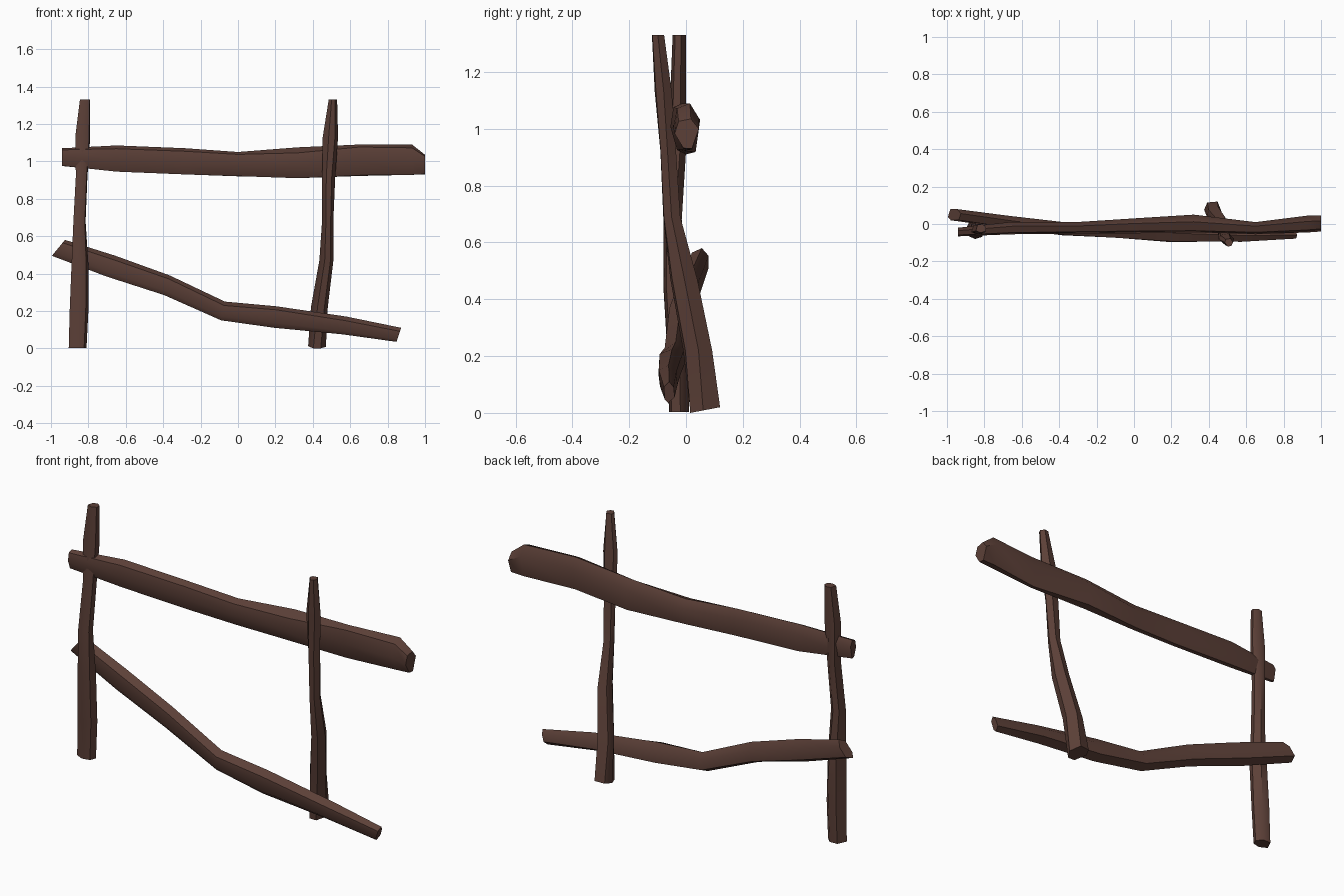
import bpy, bmesh, math, random

if "Cube" in bpy.data.objects:
    bpy.data.objects.remove(bpy.data.objects["Cube"])

random.seed(4)
wood = bpy.data.materials.new("dark brown wood")
wood.diffuse_color = (0.107, 0.051, 0.039, 1)
wood.use_nodes = True
wood.node_tree.nodes["Principled BSDF"].inputs["Base Color"].default_value = wood.diffuse_color
SIDES = 6


def log(name, stations, upright, turn):
    """Loft an irregular hexagon through stations.
    Each station: (position, u0, u1, v0, v1, lean); u/v limit the section,
    lean shears the cut along the log's length."""
    bm = bmesh.new()
    base = [(turn + math.tau * i / SIDES + random.uniform(-.2, .2),
             random.uniform(.9, 1.1)) for i in range(SIDES)]
    rings = []
    for p, u0, u1, v0, v1, lean in stations:
        twist = random.uniform(-.12, .12)
        pts = [(r * math.cos(a + twist), r * math.sin(a + twist)) for a, r in base]
        us, vs = [q[0] for q in pts], [q[1] for q in pts]
        ring = []
        for a, b in pts:
            s = (a - min(us)) / (max(us) - min(us))
            t = (b - min(vs)) / (max(vs) - min(vs))
            u, v = u0 + s * (u1 - u0), v0 + t * (v1 - v0)
            w = p + lean * (t - .5)
            ring.append(bm.verts.new((u, v, w) if upright else (w, u, v)))
        rings.append(ring)
    for r0, r1 in zip(rings, rings[1:]):
        for i in range(SIDES):
            j = (i + 1) % SIDES
            bm.faces.new((r0[i], r0[j], r1[j], r1[i]))
    bm.faces.new(rings[0][::-1])
    bm.faces.new(rings[-1])
    bmesh.ops.recalc_face_normals(bm, faces=bm.faces)
    mesh = bpy.data.meshes.new(name)
    bm.to_mesh(mesh)
    bm.free()
    mesh.materials.append(wood)
    ob = bpy.data.objects.new(name, mesh)
    bpy.context.collection.objects.link(ob)
    bpy.ops.object.select_all(action='DESELECT')
    bpy.context.view_layer.objects.active = ob
    ob.select_set(True)
    bpy.ops.object.shade_smooth_by_angle(angle=math.radians(50))


# Upright posts: z, x0, x1, y0, y1, lean
log("left_post", [
    (0.003, -.905, -.81, -.06, .01, 0),
    (0.20, -.90, -.80, -.065, .01, 0),
    (0.45, -.89, -.80, -.08, 0, 0),
    (0.68, -.88, -.815, -.08, -.015, 0),
    (0.92, -.867, -.805, -.06, 0, 0),
    (1.13, -.87, -.79, -.055, 0, 0),
    (1.33, -.845, -.79, -.047, 0, 0)], True, .3)
log("right_post", [
    (0.01, .375, .47, .015, .12, .02),
    (0.22, .39, .48, -.01, .092, 0),
    (0.47, .435, .51, -.055, .04, 0),
    (0.69, .45, .51, -.08, -.02, 0),
    (0.92, .45, .52, -.09, -.035, 0),
    (1.13, .453, .535, -.11, -.05, 0),
    (1.33, .485, .53, -.12, -.077, 0)], True, .1)

# Cross rails: x, y0, y1, z0, z1, lean
log("top_rail", [
    (-.94, -.066, -.02, .975, 1.07, 0),
    (-.65, -.055, .012, .945, 1.085, 0),
    (-.28, -.05, .012, .93, 1.07, 0),
    (0.00, -.05, .03, .92, 1.05, 0),
    (0.32, -.045, .05, .91, 1.075, 0),
    (0.65, -.055, .01, .922, 1.09, 0),
    (0.93, -.045, .045, .928, 1.09, 0),
    (1.00, -.04, .045, .93, 1.035, 0)], False, .2)
log("bottom_rail", [
    (-.96, .02, .08, .495, .58, .07),
    (-.68, -.02, .045, .385, .495, .05),
    (-.38, -.06, .01, .285, .39, .03),
    (-.08, -.075, -.005, .15, .25, .02),
    (0.20, -.097, -.02, .11, .225, .01),
    (0.57, -.095, -.03, .075, .17, .02),
    (0.86, -.078, -.04, .035, .11, .025)], False, .45)
